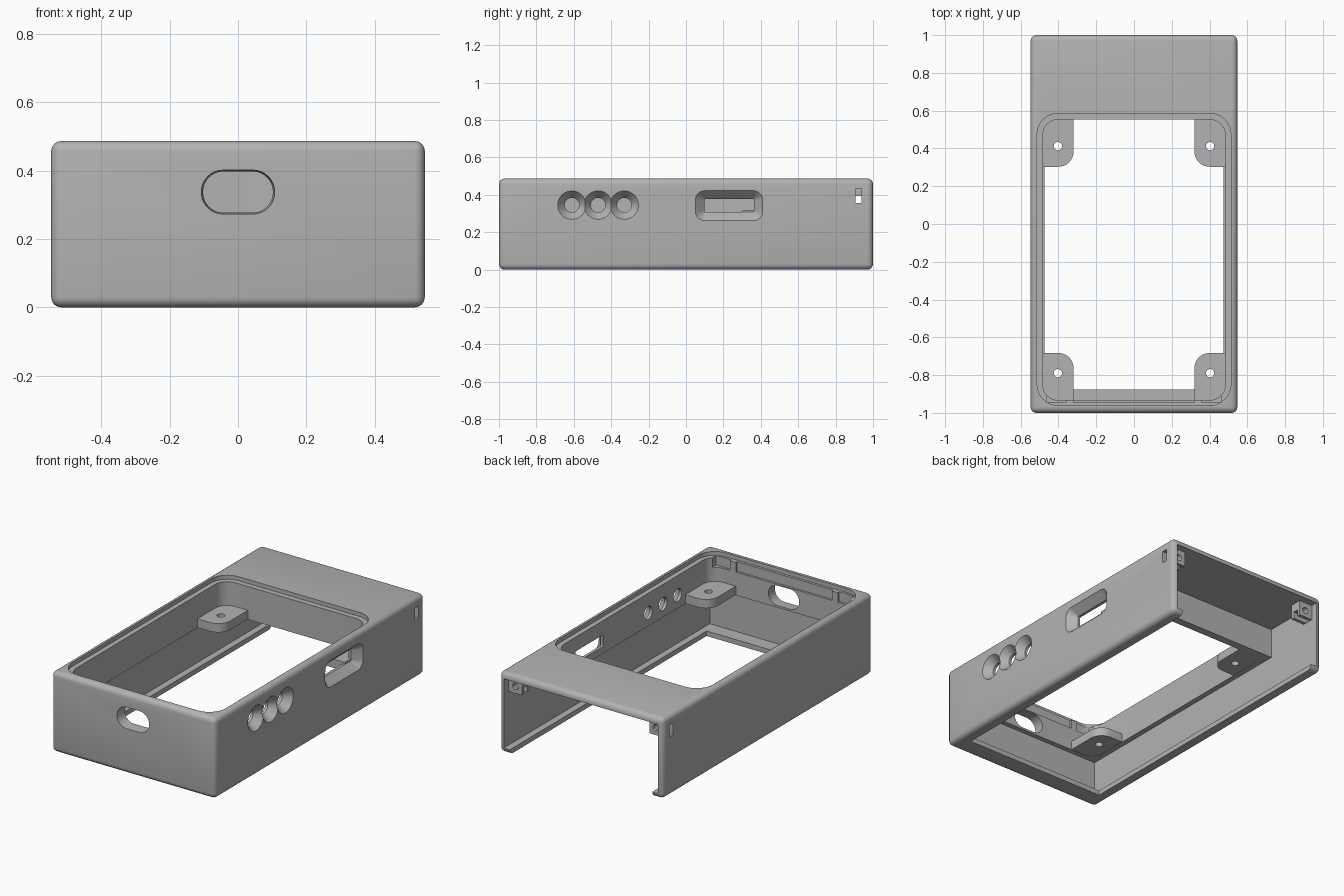
import bpy, bmesh, math

if "Cube" in bpy.data.objects:
    bpy.data.objects.remove(bpy.data.objects["Cube"], do_unlink=True)

gray = bpy.data.materials.new("plain_gray")
gray.use_nodes = True
gray.diffuse_color = (0.45, 0.45, 0.45, 1)
gray.node_tree.nodes["Principled BSDF"].inputs["Base Color"].default_value = gray.diffuse_color

PLACE = {"x": lambda u, v, d: (d, u, v),
         "y": lambda u, v, d: (u, d, v),
         "z": lambda u, v, d: (u, v, d)}


def outline(u0, u1, v0, v1, r, steps=8):
    """Rounded rectangle outline; r = 0 gives plain corners."""
    if r == 0:
        return [(u0, v0), (u1, v0), (u1, v1), (u0, v1)]
    pts = []
    corners = [(u1 - r, v1 - r), (u0 + r, v1 - r), (u0 + r, v0 + r), (u1 - r, v0 + r)]
    for q, (cu, cv) in enumerate(corners):
        for i in range(steps + 1):
            a = math.pi / 2 * (q + i / steps)
            pts.append((cu + r * math.cos(a), cv + r * math.sin(a)))
    return pts


def loft(name, axis, rings):
    """Closed solid through (depth, outline) rings along an axis."""
    bm = bmesh.new()
    loops = [[bm.verts.new(PLACE[axis](u, v, d)) for u, v in pts] for d, pts in rings]
    n = len(loops[0])
    for a, b in zip(loops, loops[1:]):
        for i in range(n):
            j = (i + 1) % n
            bm.faces.new((a[i], a[j], b[j], b[i]))
    bm.faces.new(loops[0])
    bm.faces.new(loops[-1])
    bmesh.ops.remove_doubles(bm, verts=bm.verts, dist=1e-5)
    bmesh.ops.recalc_face_normals(bm, faces=bm.faces)
    mesh = bpy.data.meshes.new(name)
    bm.to_mesh(mesh)
    bm.free()
    mesh.materials.append(gray)
    ob = bpy.data.objects.new(name, mesh)
    bpy.context.collection.objects.link(ob)
    return ob


def prism(name, axis, u0, u1, v0, v1, d0, d1, r=0):
    pts = outline(u0, u1, v0, v1, r)
    return loft(name, axis, [(d0, pts), (d1, pts)])


def disc(u, v, r):
    return outline(u - r, u + r, v - r, v + r, r * 0.9999)


def apply(ob, mod):
    bpy.context.view_layer.objects.active = ob
    bpy.ops.object.modifier_apply(modifier=mod.name)


def cut(ob, *cutters):
    for c in cutters:
        c.hide_render = True
        mod = ob.modifiers.new("cut", "BOOLEAN")
        mod.operation, mod.solver, mod.object = "DIFFERENCE", "EXACT", c
        apply(ob, mod)
        bpy.data.objects.remove(c, do_unlink=True)


# Outer case with rounded edges
case = prism("case", "z", -0.547, 0.547, -1, 1, 0, 0.487)
bevel = case.modifiers.new("round", "BEVEL")
bevel.width, bevel.segments = 0.03, 4
apply(case, bevel)

# Cavities and openings
cut(case,
    prism("lower_cavity", "z", -0.515, 0.515, -0.962, 1.2, 0.03, 0.265),
    prism("rear_cavity", "z", -0.515, 0.515, 0.6, 1.2, 0.2, 0.447),
    prism("bottom_opening", "z", -0.475, 0.475, -0.875, 1.2, -0.1, 0.1),
    prism("top_opening", "z", -0.483, 0.483, -0.932, 0.552, 0.2, 0.6, 0.08),
    prism("top_ledge", "z", -0.513, 0.513, -0.96, 0.585, 0.463, 0.6, 0.11))

# Clip notches along the front rim
for x0, x1 in ((-0.46, -0.36), (-0.32, 0.32), (0.36, 0.46)):
    cut(case, prism("clip_notch", "z", x0, x1, -0.945, -0.88, 0.405, 0.6))

# Front port
cut(case, loft("front_port", "y", [
    (-1.02, outline(-0.109, 0.109, 0.272, 0.403, 0.065)),
    (-0.9, outline(-0.1, 0.1, 0.279, 0.396, 0.058))]))

# Tapered side port
cut(case, loft("side_port", "x", [
    (0.6, outline(0.05, 0.41, 0.262, 0.422, 0.05)),
    (0.547, outline(0.05, 0.41, 0.262, 0.422, 0.05)),
    (0.5, outline(0.1, 0.363, 0.307, 0.377, 0.005)),
    (0.45, outline(0.1, 0.363, 0.307, 0.377, 0.005))]))

# Three dished button holes
for y in (-0.61, -0.47, -0.33):
    cut(case, loft("button_hole", "x", [
        (0.6, disc(y, 0.345, 0.076)), (0.547, disc(y, 0.345, 0.076)),
        (0.5, disc(y, 0.345, 0.039)), (0.45, disc(y, 0.345, 0.039))]))

# Nut slots near the open rear end
cut(case, prism("nut_slot", "x", 0.905, 0.937, 0.357, 0.43, -0.7, 0.7))

parts = [case]
for side, s in (("left", 1), ("right", -1)):
    # Corner mounting tabs with a rounded free corner and a screw hole
    for end, y0, y1, hole_y in (("rear", 0.303, 0.57, 0.412), ("front", -0.945, -0.683, -0.79)):
        r = 0.08
        xf, xw = s * 0.32, s * 0.5
        yf, yw = (y0, y1) if end == "rear" else (y1, y0)
        dy = 1 if end == "rear" else -1
        pts = [(xw, yf), (xw, yw), (xf, yw)]
        for i in range(9):
            a = math.pi / 2 * i / 8
            pts.append((xf + s * r * (1 - math.cos(a)), yf + dy * r * (1 - math.sin(a))))
        tab = loft(f"{end}_{side}_tab", "z", [(0.267, pts), (0.32, pts)])
        cut(tab, loft("screw_hole", "z", [(0.2, disc(s * 0.403, hole_y, 0.022)),
                                          (0.4, disc(s * 0.403, hole_y, 0.022))]))
        parts.append(tab)

    # Rear screw bosses
    xs = sorted((s * 0.425, s * 0.52))
    boss = prism(f"{side}_screw_boss", "z", xs[0], xs[1], 0.885, 0.957, 0.355, 0.452)
    cut(boss,
        loft("boss_hole", "y", [(0.8, disc(s * 0.468, 0.398, 0.019)),
                                (1.1, disc(s * 0.468, 0.398, 0.019))]),
        prism("boss_slot", "x", 0.905, 0.937, 0.34, 0.395, -0.7, 0.7))
    parts.append(boss)

# Smooth rounded areas, keep edges sharp
bpy.ops.object.select_all(action="DESELECT")
for ob in parts:
    ob.select_set(True)
bpy.context.view_layer.objects.active = case
bpy.ops.object.shade_smooth_by_angle(angle=math.radians(30))
